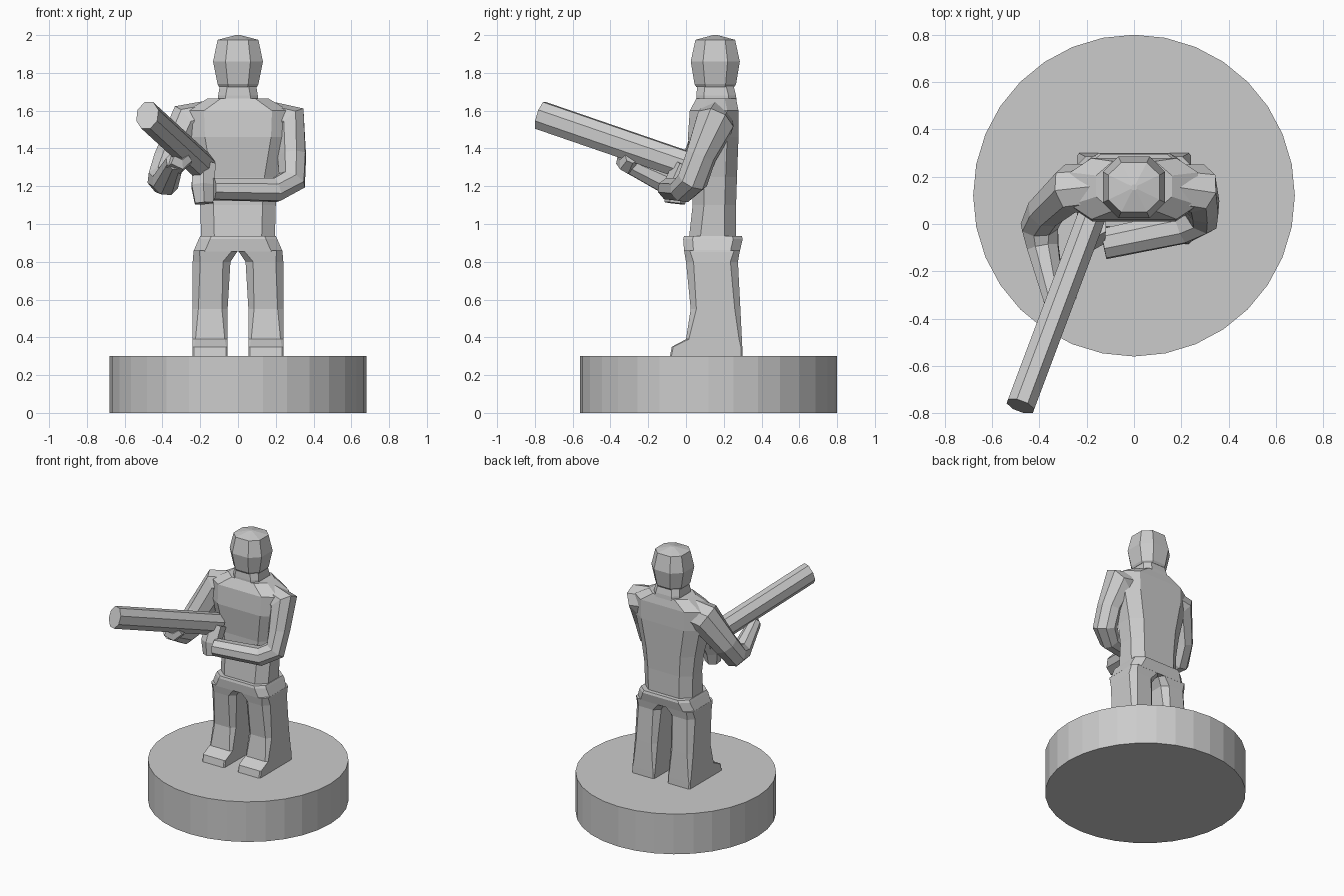
import bpy, bmesh, math
from mathutils import Vector

if "Cube" in bpy.data.objects:
    bpy.data.objects.remove(bpy.data.objects["Cube"])

grey = bpy.data.materials.new("plain grey")
grey.diffuse_color = (0.6, 0.6, 0.6, 1)
grey.use_nodes = True
grey.node_tree.nodes["Principled BSDF"].inputs["Base Color"].default_value = grey.diffuse_color


def skin(name, rings):
    """Skin a list of equal-sized vertex rings into a capped solid."""
    bm = bmesh.new()
    rows = [[bm.verts.new(p) for p in ring] for ring in rings]
    n = len(rows[0])
    for a, b in zip(rows, rows[1:]):
        for i in range(n):
            j = (i + 1) % n
            bm.faces.new((a[i], a[j], b[j], b[i]))
    bm.faces.new(rows[0][::-1])
    bm.faces.new(rows[-1])
    bmesh.ops.recalc_face_normals(bm, faces=bm.faces[:])
    me = bpy.data.meshes.new(name)
    bm.to_mesh(me)
    bm.free()
    me.materials.append(grey)
    ob = bpy.data.objects.new(name, me)
    bpy.context.collection.objects.link(ob)
    return ob


def section(z, x0, x1, y0, y1, cx, cy):
    """Rectangle with cut corners at height z."""
    return [(x0 + cx, y0, z), (x1 - cx, y0, z), (x1, y0 + cy, z), (x1, y1 - cy, z),
            (x1 - cx, y1, z), (x0 + cx, y1, z), (x0, y1 - cy, z), (x0, y0 + cy, z)]


def limb(name, path, sides=8, up=(0, 0, 1), squash=1.0):
    """Faceted tube along (x, y, z, radius) points."""
    pts = [Vector(p[:3]) for p in path]
    rings, ref = [], Vector(up)
    for i, p in enumerate(path):
        before = (pts[i] - pts[i - 1]).normalized() if i else Vector()
        after = (pts[i + 1] - pts[i]).normalized() if i + 1 < len(pts) else Vector()
        t = (before + after).normalized()
        ref = (ref - t * ref.dot(t)).normalized()
        side = t.cross(ref)
        rings.append([pts[i] + p[3] * (side * squash * math.cos(a) + ref * math.sin(a))
                      for a in (math.tau * (k + 0.5) / sides for k in range(sides))])
    return skin(name, rings)


# Round plinth
skin("plinth", [[(0.68 * math.cos(math.tau * k / 32), 0.12 + 0.68 * math.sin(math.tau * k / 32), z)
                 for k in range(32)] for z in (0, 0.3)])

# Trouser legs with shoes, joined at the crotch
legs = skin("legs", [section(z, x0, x1, y0, y1, c, c) for z, x0, x1, y0, y1, c in (
    (0.30, 0.055, 0.24, -0.085, 0.30, 0.008),
    (0.35, 0.055, 0.24, -0.075, 0.298, 0.008),
    (0.39, 0.055, 0.24, 0.0, 0.296, 0.015),
    (0.55, 0.055, 0.24, 0.025, 0.288, 0.03),
    (0.80, 0.04, 0.24, 0.0, 0.275, 0.04),
    (0.86, 0.0, 0.235, -0.01, 0.285, 0.03))])
m = legs.modifiers.new("other leg", 'MIRROR')
m.use_clip = True

# Hips and belt line
skin("hips", [section(z, -w, w, y0, y1, 0.06, 0.05) for z, w, y0, y1 in (
    (0.855, 0.236, -0.01, 0.285), (0.92, 0.208, -0.015, 0.30), (0.937, 0.2, -0.01, 0.295))])

# Torso
skin("torso", [section(z, -w, w, y0, y1, c, 0.06) for z, w, y0, y1, c in (
    (0.92, 0.195, 0.015, 0.265, 0.07),
    (1.10, 0.2, 0.035, 0.265, 0.07),
    (1.25, 0.22, 0.035, 0.27, 0.08),
    (1.46, 0.265, 0.01, 0.278, 0.09),
    (1.60, 0.27, 0.02, 0.278, 0.09),
    (1.665, 0.16, 0.055, 0.265, 0.07))])

# Neck
skin("neck", [section(z, -w, w, y0, y1, 0.04, 0.04) for z, w, y0, y1 in (
    (1.63, 0.105, 0.055, 0.27), (1.68, 0.105, 0.055, 0.265), (1.74, 0.095, 0.06, 0.25))])

# Head
skin("head", [section(z, -w, w, 0.155 - d, 0.155 + d, w * 0.5, d * 0.5) for z, w, d in (
    (1.725, 0.10, 0.10), (1.74, 0.108, 0.11), (1.86, 0.132, 0.13),
    (1.975, 0.108, 0.105), (2.0, 0.012, 0.012))])

# Arm bent across the waist to the grip
limb("left_arm", [(0.10, 0.16, 1.56, 0.105), (0.27, 0.15, 1.53, 0.115),
                  (0.285, 0.08, 1.36, 0.085), (0.285, 0.035, 1.23, 0.085),
                  (0.20, -0.015, 1.18, 0.075), (-0.13, -0.085, 1.185, 0.068)],
     up=(0, -0.3, 1), squash=0.9)

# Arm reaching forward under the barrel
limb("right_arm", [(-0.10, 0.16, 1.56, 0.105), (-0.27, 0.15, 1.53, 0.115),
                   (-0.37, 0.06, 1.33, 0.09), (-0.40, -0.01, 1.23, 0.088),
                   (-0.385, -0.10, 1.22, 0.075), (-0.335, -0.33, 1.33, 0.05)],
     up=(0, -0.3, 1), squash=0.9)

# Hand wrapped round the barrel
limb("front_hand", [(-0.36, -0.33, 1.34, 0.045), (-0.31, -0.31, 1.315, 0.05),
                    (-0.265, -0.29, 1.35, 0.035)], sides=6)

# Long barrel
limb("barrel", [(-0.48, -0.77, 1.575, 0.08), (-0.18, 0.03, 1.30, 0.08)], squash=0.8)

# Rear grip
limb("grip", [(-0.18, 0.0, 1.31, 0.07), (-0.185, -0.05, 1.20, 0.07),
              (-0.18, -0.06, 1.11, 0.055)], sides=6, up=(0, 1, 0))
